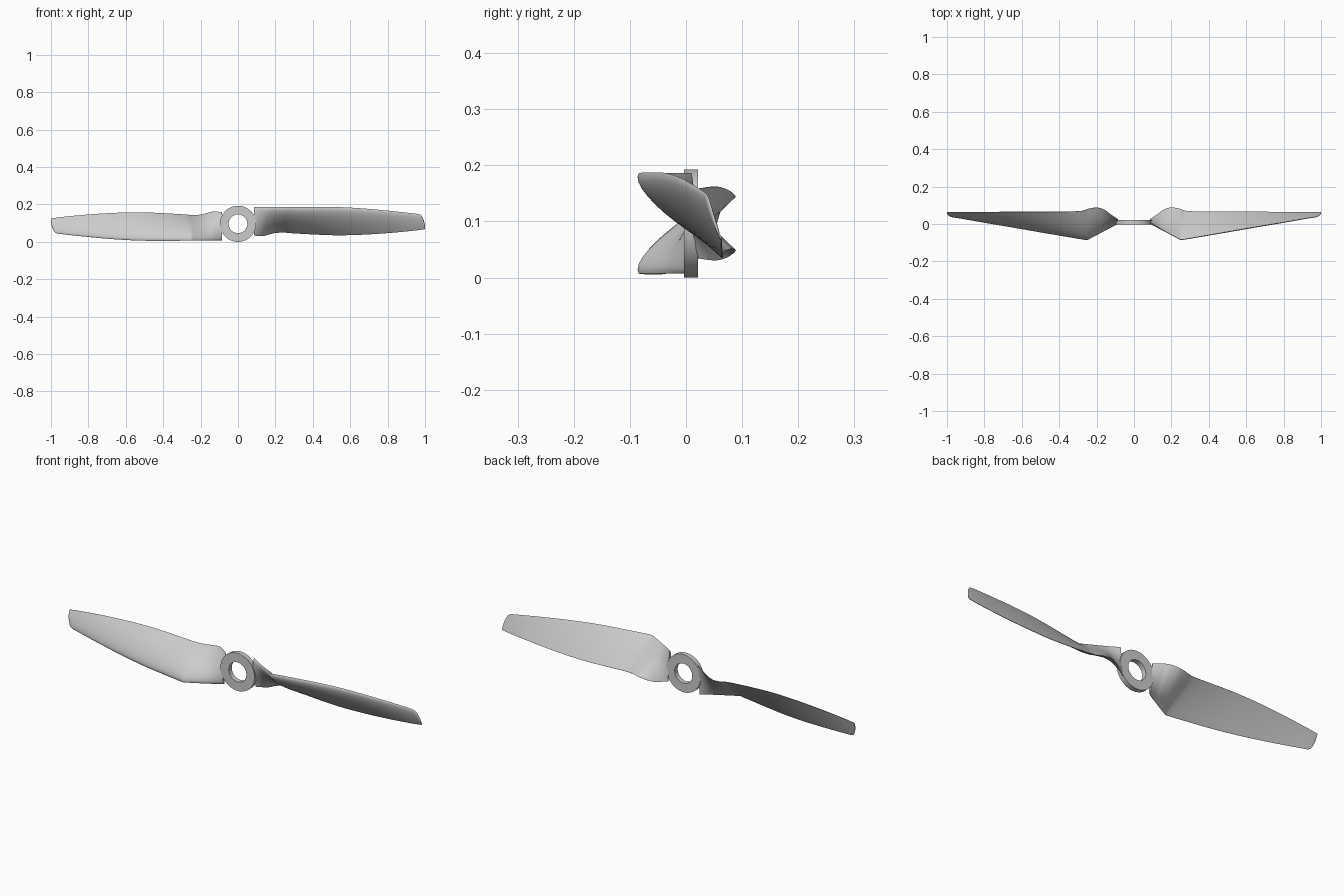
import bpy, bmesh, math

if "Cube" in bpy.data.objects:
    bpy.data.objects.remove(bpy.data.objects["Cube"])

ZC = 0.0965  # height of the shaft axis


def finish(name, bm, angle):
    bmesh.ops.recalc_face_normals(bm, faces=bm.faces[:])
    me = bpy.data.meshes.new(name)
    bm.to_mesh(me)
    bm.free()
    ob = bpy.data.objects.new(name, me)
    bpy.context.collection.objects.link(ob)
    ob.location.z = ZC
    bpy.ops.object.select_all(action='DESELECT')
    ob.select_set(True)
    bpy.context.view_layer.objects.active = ob
    bpy.ops.object.shade_smooth_by_angle(angle=math.radians(angle))
    return ob


def skin(bm, rings, closed):
    loops = [[bm.verts.new(p) for p in r] for r in rings]
    n = len(loops[0])
    pairs = list(zip(loops, loops[1:])) + ([(loops[-1], loops[0])] if closed else [])
    for a, b in pairs:
        for i in range(n):
            j = (i + 1) % n
            bm.faces.new((a[i], a[j], b[j], b[i]))
    if not closed:
        bm.faces.new(loops[0])
        bm.faces.new(loops[-1])


def spline(rows, steps):
    # Catmull-Rom through the station rows
    out = []
    for k in range(len(rows) - 1):
        p0, p1, p2 = rows[max(k - 1, 0)], rows[k], rows[k + 1]
        p3 = rows[min(k + 2, len(rows) - 1)]
        for s in range(steps):
            t = s / steps
            out.append([0.5 * (2 * b + (c - a) * t + (2 * a - 5 * b + 4 * c - d) * t * t
                               + (3 * b - a - 3 * c + d) * t ** 3)
                        for a, b, c, d in zip(p0, p1, p2, p3)])
    return out + [list(rows[-1])]


# Hub ring around the y axis
profile = [(0.05, -0.004), (0.0965, -0.004), (0.0965, 0.021), (0.05, 0.021)]
N = 64
bm = bmesh.new()
skin(bm, [[(r * math.cos(2 * math.pi * i / N), y, r * math.sin(2 * math.pi * i / N))
           for r, y in profile] for i in range(N)], True)
finish("hub_ring", bm, 30)

# Blade stations: x, leading edge y z, trailing edge y z, thickness
root = [(0.085, 0.010, 0.186, 0.024, 0.034, 0.014),
        (0.13, -0.018, 0.186, 0.055, 0.031, 0.018),
        (0.16, -0.035, 0.186, 0.077, 0.038, 0.020),
        (0.20, -0.057, 0.186, 0.088, 0.048, 0.022),
        (0.25, -0.084, 0.186, 0.080, 0.051, 0.024)]
outer = [(0.25, -0.084, 0.186, 0.080, 0.051, 0.024),
         (0.30, -0.076, 0.187, 0.068, 0.046, 0.024),
         (0.50, -0.041, 0.187, 0.065, 0.036, 0.020),
         (0.65, -0.015, 0.180, 0.065, 0.038, 0.016),
         (0.80, 0.010, 0.167, 0.064, 0.047, 0.012),
         (0.93, 0.032, 0.153, 0.063, 0.059, 0.008),
         (0.97, 0.038, 0.147, 0.063, 0.064, 0.007),
         (0.985, 0.043, 0.134, 0.063, 0.066, 0.006),
         (0.995, 0.050, 0.110, 0.063, 0.067, 0.004),
         (1.00, 0.058, 0.084, 0.063, 0.069, 0.002)]


def section(x, ly, lz, ty, tz, t):
    # Airfoil: convex front face, nearly flat back face
    dy, dz = ty - ly, tz - lz
    L = math.hypot(dy, dz)
    ny, nz = dz / L, -dy / L
    m = 14
    us = [(1 - math.cos(math.pi * i / m)) / 2 for i in range(m + 1)]
    shape = lambda u: 2.6 * math.sqrt(u) * (1 - u)
    pts = [(u, t * shape(u) + 0.001 * u) for u in us]
    pts += [(u, -0.08 * t * shape(u) - 0.001 * u) for u in reversed(us[1:])]
    return [(x, ly + dy * u + ny * o, lz + dz * u + nz * o - ZC) for u, o in pts]


# Two blades, the second turned half a revolution about the shaft
stations = spline(root, 4)[:-1] + spline(outer, 5)
for name, turn in (("right_blade", 0), ("left_blade", math.pi)):
    bm = bmesh.new()
    skin(bm, [section(*s) for s in stations], False)
    finish(name, bm, 40).rotation_euler.y = turn
